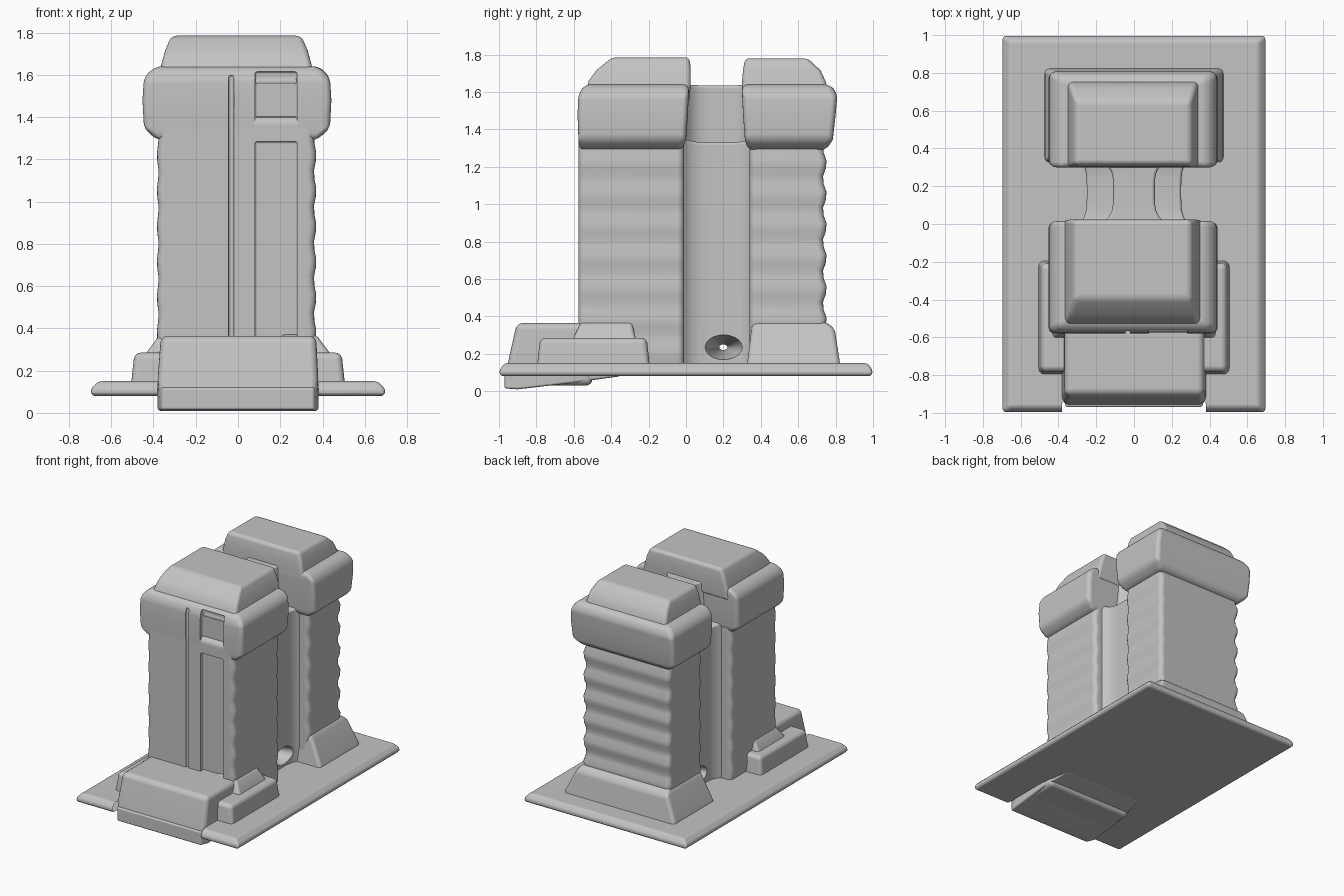
import bpy, bmesh, math

cube = bpy.data.objects.get("Cube")
if cube:
    bpy.data.objects.remove(cube, do_unlink=True)

grey = bpy.data.materials.new("stone grey")
grey.use_nodes = True
COLOUR = (0.55, 0.55, 0.55, 1)
grey.diffuse_color = COLOUR
grey.node_tree.nodes["Principled BSDF"].inputs["Base Color"].default_value = COLOUR


def rect(z, x0, x1, y0, y1):
    return [(x0, y0, z), (x1, y0, z), (x1, y1, z), (x0, y1, z)]


def rect_y(y, half, z0, z1):
    return [(-half, y, z0), (half, y, z0), (half, y, z1), (-half, y, z1)]


def loft(name, rings, bevel=0.03):
    """Skin a stack of rings, cap the ends and round the hard edges."""
    bm = bmesh.new()
    vs = [[bm.verts.new(p) for p in ring] for ring in rings]
    n = len(vs[0])
    for a, b in zip(vs, vs[1:]):
        for i in range(n):
            bm.faces.new((a[i], a[(i + 1) % n], b[(i + 1) % n], b[i]))
    bm.faces.new(vs[0])
    bm.faces.new(vs[-1])
    bmesh.ops.recalc_face_normals(bm, faces=bm.faces)
    mesh = bpy.data.meshes.new(name)
    bm.to_mesh(mesh)
    bm.free()
    mesh.materials.append(grey)
    ob = bpy.data.objects.new(name, mesh)
    bpy.context.collection.objects.link(ob)
    if bevel:
        mod = ob.modifiers.new("round", 'BEVEL')
        mod.width, mod.segments = bevel, 4
        mod.limit_method, mod.angle_limit = 'ANGLE', math.radians(28)
    return ob


def finish(ob, cutters=()):
    """Cut the recesses, apply everything and shade smooth."""
    for c in cutters:
        mod = ob.modifiers.new("cut", 'BOOLEAN')
        mod.operation, mod.solver, mod.object = 'DIFFERENCE', 'EXACT', c
    bpy.ops.object.select_all(action='DESELECT')
    bpy.context.view_layer.objects.active = ob
    ob.select_set(True)
    for m in list(ob.modifiers):
        bpy.ops.object.modifier_apply(modifier=m.name)
    bpy.ops.object.shade_smooth_by_angle(angle=math.radians(40))
    ob.modifiers.new("flat faces", 'WEIGHTED_NORMAL').keep_sharp = True


def cutter(name, rings, bevel=0.012):
    ob = loft(name, rings, bevel)
    ob.hide_render = True
    ob.hide_set(True)
    return ob


def box_cutter(name, x0, x1, y0, y1, z0, z1):
    return cutter(name, [rect(z, x0, x1, y0, y1) for z in (z0, z1)])


# Base plate, notched where the front step breaks through
notch = box_cutter("notch_cutter", -0.38, 0.38, -1.2, -0.94, 0, 0.3)
plate = loft("base_plate", [rect(0.08, -0.69, 0.69, -0.99, 0.99),
                            rect(0.11, -0.7, 0.7, -1, 1),
                            rect(0.15, -0.66, 0.66, -0.97, 0.97)], 0.02)
finish(plate, [notch])

# Front step with the sagging wedge under it
finish(loft("front_step", [rect(0.03, -0.37, 0.37, -0.97, -0.5),
                           rect(0.16, -0.38, 0.38, -0.95, -0.5),
                           rect(0.365, -0.365, 0.37, -0.905, -0.5)], 0.035))
finish(loft("under_wedge", [rect_y(-0.97, 0.36, 0.015, 0.12),
                            rect_y(-0.9, 0.38, 0.01, 0.12),
                            rect_y(-0.6, 0.38, 0.045, 0.12),
                            rect_y(-0.35, 0.34, 0.08, 0.12)], 0.012))

# Low ledges beside the front tower
for side, s in (("left", 1), ("right", -1)):
    finish(loft(side + "_ledge", [rect(z, *sorted((s * 0.2, s * x)), y0, y1)
                for z, x, y0, y1 in ((0.1, 0.51, -0.8, -0.19),
                                     (0.285, 0.49, -0.78, -0.21))], 0.03))
    finish(loft(side + "_ledge_slope", [rect(z, *sorted((s * 0.2, s * x)), y0, y1)
                for z, x, y0, y1 in ((0.2, 0.45, -0.62, -0.25),
                                     (0.29, 0.43, -0.6, -0.27),
                                     (0.37, 0.37, -0.56, -0.29))], 0.02))

# Shafts with softly rippled courses
ZS = [0.1 + i * 0.042 for i in range(32)]


def wave(z):
    return math.sin(math.tau * z / 0.168)


panel = box_cutter("panel_cutter", 0.08, 0.28, -0.9, -0.535, 0.2, 1.285)
slot = box_cutter("slot_cutter", 0.08, 0.28, -0.9, -0.54, 1.31, 1.615)
groove = box_cutter("groove_cutter", -0.045, -0.02, -0.9, -0.56, 0.3, 1.6)
front = loft("front_shaft", [rect(z, -0.38 - 0.004 * wave(z), 0.365 + 0.006 * wave(z),
                                  -0.575, -0.01) for z in ZS], 0.035)
finish(front, [panel, groove])
rear = loft("rear_shaft", [rect(z, -0.375 - 0.006 * wave(z), 0.365 + 0.006 * wave(z),
                                0.34, 0.742 + 0.011 * wave(z)) for z in ZS], 0.035)
finish(rear)

# Flared skirt of the rear tower
finish(loft("rear_skirt", [rect(0.1, -0.48, 0.48, 0.32, 0.83),
                           rect(0.17, -0.47, 0.47, 0.33, 0.82),
                           rect(0.335, -0.395, 0.39, 0.35, 0.795),
                           rect(0.375, -0.37, 0.36, 0.36, 0.74)], 0.025))

# Overhanging caps and their lids
cap_front = loft("front_cap", [rect(1.29, -0.38, 0.37, -0.57, -0.02),
                               rect(1.345, -0.445, 0.435, -0.575, 0),
                               rect(1.48, -0.452, 0.442, -0.58, 0.01),
                               rect(1.59, -0.445, 0.435, -0.575, 0.015),
                               rect(1.64, -0.39, 0.38, -0.54, 0.015)], 0.03)
finish(cap_front, [slot, groove])
finish(loft("front_lid", [rect(1.55, -0.385, 0.37, -0.55, 0.02),
                          rect(1.66, -0.36, 0.345, -0.52, 0.025),
                          rect(1.715, -0.345, 0.33, -0.48, 0.025),
                          rect(1.785, -0.315, 0.3, -0.395, 0.02)], 0.025))
finish(loft("rear_cap", [rect(1.29, -0.38, 0.37, 0.33, 0.75),
                         rect(1.345, -0.445, 0.435, 0.315, 0.785),
                         rect(1.48, -0.452, 0.442, 0.305, 0.8),
                         rect(1.59, -0.445, 0.435, 0.3, 0.81),
                         rect(1.64, -0.39, 0.385, 0.3, 0.77)], 0.03))
finish(loft("rear_lid", [rect(1.55, -0.37, 0.36, 0.3, 0.78),
                         rect(1.66, -0.345, 0.335, 0.3, 0.745),
                         rect(1.715, -0.335, 0.325, 0.305, 0.72),
                         rect(1.78, -0.31, 0.3, 0.315, 0.65)], 0.025))

# Waisted wall joining the towers, pierced by a small funnel hole
hole = cutter("hole_cutter", [[(x, 0.2 + 1.1 * r * math.cos(a), 0.235 + 0.75 * r * math.sin(a))
                               for a in (math.tau * i / 20 for i in range(20))]
                              for x, r in ((-0.4, 0.13), (0, 0.02), (0.4, 0.13))], 0)


def waist(name, half, flare, z0, z1, rise):
    rings = []
    for i in range(13):
        t = i / 6 - 1
        rings.append(rect_y(0.17 + 0.2 * t, half + flare * t ** 4, z0, z1 - rise * t ** 4))
    return loft(name, rings, 0.015)


finish(waist("joining_wall", 0.25, 0.07, 0.1, 1.33, -0.03), [hole])
finish(waist("joining_neck", 0.11, 0.12, 1.25, 1.635, -0.01))
